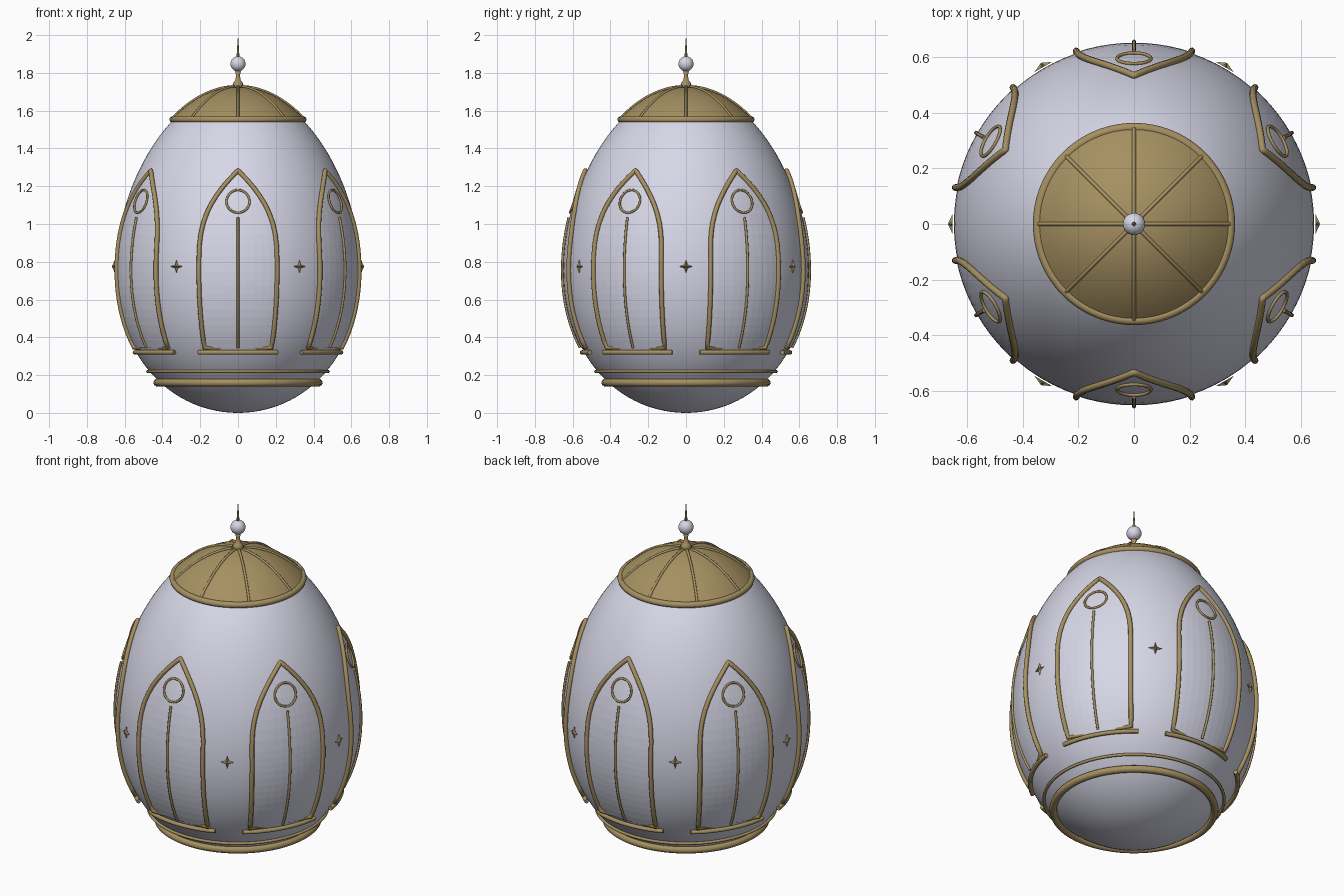
import bpy, bmesh, math
from math import sin, cos, pi, sqrt

if "Cube" in bpy.data.objects:
    bpy.data.objects.remove(bpy.data.objects["Cube"])


def material(name, rgb):
    m = bpy.data.materials.new(name)
    m.diffuse_color = (*rgb, 1)
    m.use_nodes = True
    m.node_tree.nodes["Principled BSDF"].inputs["Base Color"].default_value = m.diffuse_color
    return m


PEARL = material("pearl lavender", (0.72, 0.72, 0.85))
GOLD = material("antique gold", (0.38, 0.28, 0.12))


def egg_radius(z):
    u = max(-1, min(1, (z - 0.86) / 0.86))
    return 0.642 * (1 - 0.125 * u) * sqrt(max(0, 1 - u * u))


def on_egg(angle, z, lift=0.0):
    # angle is measured from the front, around the vertical axis
    r = egg_radius(z) + lift
    return (r * sin(angle), -r * cos(angle), z)


def make(name, verts, faces, mat, smooth=True):
    me = bpy.data.meshes.new(name)
    me.from_pydata(verts, [], faces)
    bm = bmesh.new()
    bm.from_mesh(me)
    bmesh.ops.remove_doubles(bm, verts=bm.verts, dist=1e-5)
    bmesh.ops.recalc_face_normals(bm, faces=bm.faces)
    for f in bm.faces:
        f.smooth = smooth
    bm.to_mesh(me)
    bm.free()
    me.materials.append(mat)
    ob = bpy.data.objects.new(name, me)
    bpy.context.collection.objects.link(ob)
    return ob


def lathe(name, profile, mat, sides=64):
    verts = [(r * cos(2 * pi * i / sides), r * sin(2 * pi * i / sides), z)
             for r, z in profile for i in range(sides)]
    faces = [(j * sides + i, j * sides + (i + 1) % sides,
              (j + 1) * sides + (i + 1) % sides, (j + 1) * sides + i)
             for j in range(len(profile) - 1) for i in range(sides)]
    return make(name, verts, faces, mat)


def ring(name, radius, tube, z):
    bpy.ops.mesh.primitive_torus_add(major_radius=radius, minor_radius=tube, location=(0, 0, z),
                                     major_segments=72, minor_segments=10)
    ob = bpy.context.object
    ob.name = name
    ob.data.materials.append(GOLD)
    bpy.ops.object.shade_smooth()


def tube(name, paths, radius, mat=GOLD, closed=False):
    cu = bpy.data.curves.new(name, 'CURVE')
    cu.dimensions = '3D'
    cu.bevel_depth = radius
    cu.bevel_resolution = 2
    cu.use_fill_caps = True
    for pts in paths:
        sp = cu.splines.new('POLY')
        sp.points.add(len(pts) - 1)
        for p, co in zip(sp.points, pts):
            p.co = (*co, 1)
        sp.use_cyclic_u = closed
        sp.use_smooth = True
    cu.materials.append(mat)
    ob = bpy.data.objects.new(name, cu)
    bpy.context.collection.objects.link(ob)


# Egg shell
steps = 64
lathe("egg_shell", [(egg_radius(z), z) for z in
                    (0.86 - 0.86 * cos(pi * k / steps) for k in range(steps + 1))], PEARL, 80)

# Base bands
ring("base_band", 0.428, 0.02, 0.16)
ring("thin_base_band", 0.478, 0.008, 0.22)

# Domed cap with rim and ribs
cap_z = [1.55 + 0.17 * sin(pi / 2 * k / 14) for k in range(15)]
lathe("cap_dome", [(egg_radius(z) + 0.006 * (z < 1.7199), z + 0.006) for z in cap_z], GOLD)
ring("cap_rim", 0.346, 0.017, 1.553)
ribs = []
for k in range(8):
    a = k * pi / 4
    ribs.append([(x, y, z + 0.009) for x, y, z in (on_egg(a, z, 0.004) for z in cap_z[:-1])])
tube("cap_ribs", ribs, 0.007)

# Finial: collar, stem, ball and spike
lathe("finial_stem", [(0, 1.715), (0.022, 1.717), (0.03, 1.735), (0.022, 1.752), (0.013, 1.76),
                      (0.011, 1.79), (0.015, 1.81), (0, 1.815)], GOLD, 20)
lathe("finial_ball", [(0.04 * sin(pi * k / 14), 1.848 - 0.04 * cos(pi * k / 14))
                      for k in range(15)], PEARL, 28)
lathe("finial_spike", [(0, 1.88), (0.008, 1.88), (0.005, 1.93), (0, 2.0)], GOLD, 12)

# Pointed windows
HALF, SILL, SPRING, TIP = 0.322, 0.345, 0.83, 1.283


def half_angle(z):
    t = max(0, (z - SPRING) / (TIP - SPRING))
    return HALF * (1 - t ** 2.7)


heights = [SILL + (SPRING - SILL) * k / 12 for k in range(12)]
heights += [SPRING + (TIP - SPRING) * sin(pi / 2 * k / 12) for k in range(13)]
frames, mullions, sills, rounds = [], [], [], []
verts, faces = [], []
COLS = 10
for w in range(6):
    a = w * pi / 3
    left = [on_egg(a - half_angle(z), z, 0.008) for z in heights]
    right = [on_egg(a + half_angle(z), z, 0.008) for z in heights[:-1]]
    frames.append(left + right[::-1])
    mullions.append([on_egg(a, SILL + 0.69 * k / 20, 0.008) for k in range(21)])
    sills.append([on_egg(a + 0.39 * (k / 8 - 1), 0.32, 0.012) for k in range(17)])
    rounds.append([on_egg(a + 0.06 / 0.585 * cos(pi * k / 16), 1.12 + 0.06 * sin(pi * k / 16), 0.008)
                   for k in range(32)])
    # Faceted panel behind the frame
    base = len(verts)
    for z in heights:
        verts += [on_egg(a + half_angle(z) * (2 * c / COLS - 1), z, 0.004) for c in range(COLS + 1)]
    for j in range(len(heights) - 1):
        for c in range(COLS):
            i = base + j * (COLS + 1) + c
            faces.append((i, i + 1, i + COLS + 2, i + COLS + 1))
panels = make("window_panels", verts, faces, PEARL, smooth=False)
# Make sure the open panels face outward
bm = bmesh.new()
bm.from_mesh(panels.data)
for f in bm.faces:
    c = f.calc_center_median()
    if f.normal.x * c.x + f.normal.y * c.y < 0:
        f.normal_flip()
bm.to_mesh(panels.data)
bm.free()
tube("window_frames", frames, 0.0125, closed=True)
tube("window_mullions", mullions, 0.007)
tube("window_sills", sills, 0.012)
tube("window_roundels", rounds, 0.006, closed=True)

# Four-pointed stars between the windows
for w in range(6):
    a = (w + 0.5) * pi / 3
    pts = []
    for k in range(8):
        s = 0.037 if k % 2 == 0 else 0.012
        t = k * pi / 4
        pts.append((s * cos(t), s * sin(t)))

    def place(u, v, d):
        return (d * sin(a) + u * cos(a), -d * cos(a) + u * sin(a), 0.775 + v)
    vs = [place(u, v, 0.651) for u, v in pts] + [place(0, 0, 0.668)]
    fs = [(k, (k + 1) % 8, 8) for k in range(8)] + [tuple(range(7, -1, -1))]
    make(f"star_{w + 1}", vs, fs, GOLD, smooth=False)
